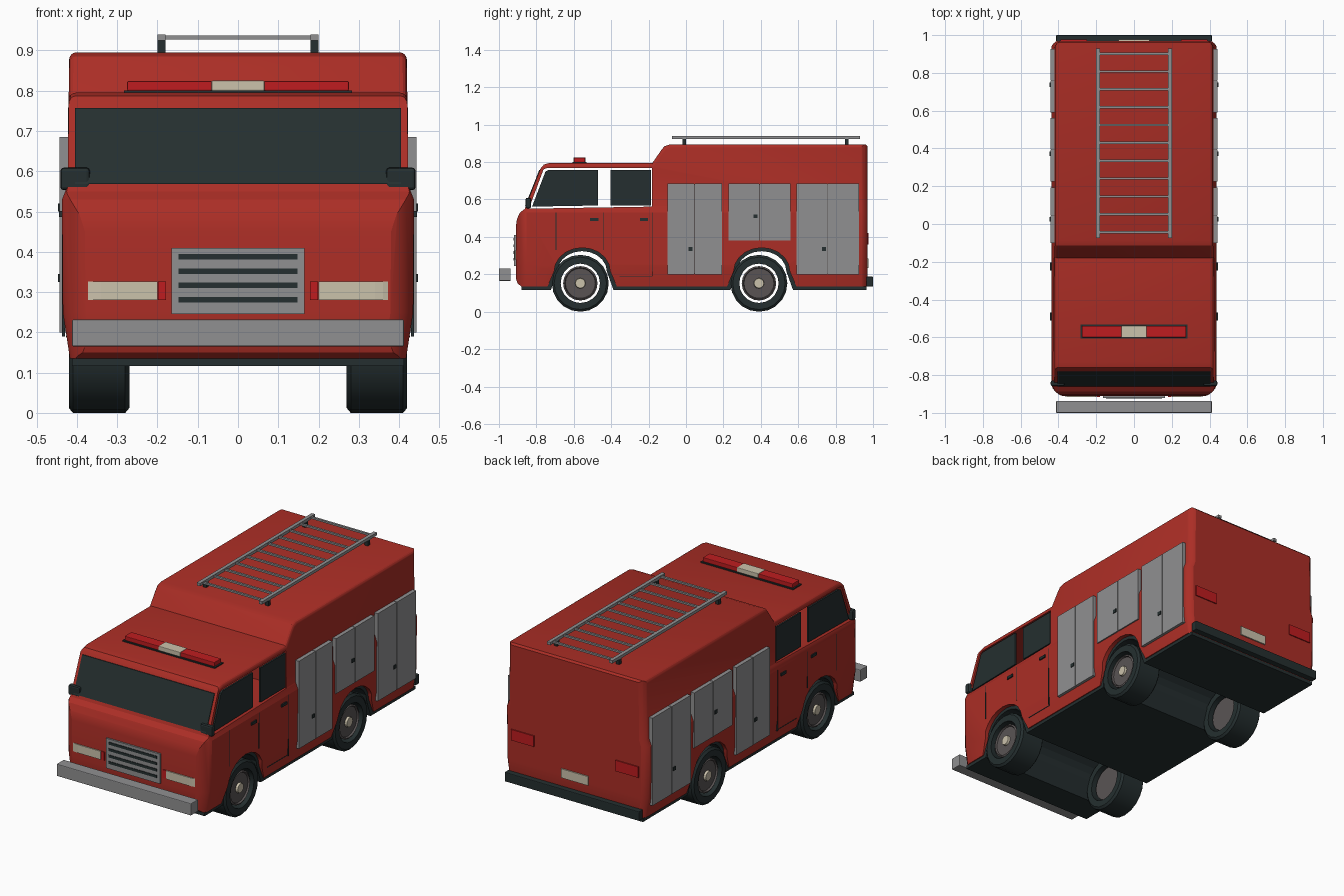
import bpy, bmesh
from math import cos, sin, pi, radians
from mathutils import Vector

cube = bpy.data.objects.get("Cube")
if cube:
    bpy.data.objects.remove(cube, do_unlink=True)


def material(name, *rgb):
    m = bpy.data.materials.new(name)
    m.use_nodes = True
    m.diffuse_color = (*rgb, 1)
    m.node_tree.nodes["Principled BSDF"].inputs["Base Color"].default_value = (*rgb, 1)
    return m


RED = material("body red", .41, .027, .019)
LAMP = material("lamp red", .52, .012, .014)
GREY = material("metal grey", .28, .28, .285)
DARK = material("dark rubber and glass", .018, .028, .029)
CREAM = material("cream lens", .6, .54, .41)
RIM = material("rim grey", .1, .088, .088)


def finish(name, bm, mat, smooth=None):
    bmesh.ops.recalc_face_normals(bm, faces=bm.faces)
    me = bpy.data.meshes.new(name)
    bm.to_mesh(me)
    bm.free()
    me.materials.append(mat)
    if smooth:
        me.shade_smooth()
        me.set_sharp_from_angle(angle=radians(smooth))
    ob = bpy.data.objects.new(name, me)
    bpy.context.collection.objects.link(ob)
    return ob


def prism_bm(pts, a, b, axis="x"):
    """Extrude an outline: (y, z) points along x, or (x, y) points along z."""
    bm = bmesh.new()
    place = (lambda p: (a, *p)) if axis == "x" else (lambda p: (*p, a))
    face = bm.faces.new([bm.verts.new(place(p)) for p in pts])
    out = bmesh.ops.extrude_face_region(bm, geom=[face])
    move = Vector((b - a, 0, 0)) if axis == "x" else Vector((0, 0, b - a))
    bmesh.ops.translate(bm, vec=move, verts=[v for v in out["geom"] if isinstance(v, bmesh.types.BMVert)])
    return bm


def prism(name, pts, a, b, mat, axis="x", smooth=None):
    return finish(name, prism_bm(pts, a, b, axis), mat, smooth)


def box(name, x, y, z, mat, bevel=0):
    """Box from (min, max) ranges, with optional edge bevel."""
    bm = prism_bm([(y[0], z[0]), (y[1], z[0]), (y[1], z[1]), (y[0], z[1])], *x)
    if bevel:
        bmesh.ops.bevel(bm, geom=bm.edges[:], offset=bevel, segments=2, affect="EDGES", profile=.5)
    return finish(name, bm, mat)


def ring(name, profile, cy, cz, mat, n=20):
    """Revolve a closed (x, radius) profile about an axle along x."""
    bm = bmesh.new()
    rows = [[bm.verts.new((x, cy + r * cos(2 * pi * i / n), cz + r * sin(2 * pi * i / n)))
             for x, r in profile] for i in range(n)]
    for i in range(n):
        p, q = rows[i], rows[(i + 1) % n]
        for j in range(len(profile)):
            k = (j + 1) % len(profile)
            bm.faces.new((p[j], p[k], q[k], q[j]))
    bmesh.ops.remove_doubles(bm, verts=bm.verts, dist=1e-5)
    return finish(name, bm, mat, 40)


def arc(cx, cy, r, a0, a1, n=6):
    return [(cx + r * cos(radians(a0 + (a1 - a0) * i / n)),
             cy + r * sin(radians(a0 + (a1 - a0) * i / n))) for i in range(n + 1)]


# Body side profile with wheel arches
def underside(d):
    """Lower edge from front to rear, lowered by d."""
    pts = [(-.88, .135 - d)]
    for c in (-.555, .405):
        pts.append((c - .185 + d, .135 - d))
        pts += [(c + (.15 - d) * cos(pi * (1 - i / 10)), .215 + (.127 - d) * sin(pi * i / 10)) for i in range(11)]
        pts.append((c + .185 - d, .135 - d))
    return pts + [(.965, .135 - d)]


HALF = .44
upper = [(.97, .15), (.97, .885), (.96, .895), (-.085, .895), (-.115, .885), (-.135, .86),
         (-.18, .795), (-.73, .795), (-.76, .787), (-.778, .765), (-.862, .55), (-.888, .53),
         (-.904, .495), (-.91, .45), (-.91, .18), (-.9, .15)]
bm = prism_bm(underside(0) + upper, -HALF, HALF)
roof_edges = [e for e in bm.edges if all(abs(v.co.x) > .43 and v.co.z > .78 for v in e.verts)
              and abs(e.verts[0].co.x - e.verts[1].co.x) < .01]
bmesh.ops.bevel(bm, geom=roof_edges, offset=.018, segments=4, affect="EDGES", profile=.5)
body = finish("body", bm, RED)

# Rounded plan outline and cab window opening
plan = (arc(.355, -.825, .09, -90, 0) + arc(.385, .915, .06, 0, 90)
        + arc(-.385, .915, .06, 90, 180) + arc(-.355, -.825, .09, 180, 270))
plan_tool = prism("plan_tool", plan, 0, 1.2, RED, "z")
hole = [(-.84, .551), (-.181, .562), (-.181, .768), (-.745, .768), (-.762, .76)]
window_tool = prism("window_tool", hole, -.6, .6, RED)
for tool, op in ((plan_tool, "INTERSECT"), (window_tool, "DIFFERENCE")):
    tool.hide_render = True
    mod = body.modifiers.new(op, "BOOLEAN")
    mod.object, mod.operation, mod.solver = tool, op, "EXACT"
shaped = bpy.data.meshes.new_from_object(body.evaluated_get(bpy.context.evaluated_depsgraph_get()))
body.modifiers.clear()
for tool in (plan_tool, window_tool):
    bpy.data.objects.remove(tool, do_unlink=True)

# Side taper: wide waist, narrower sill and upper body
LEVELS = [(.12, .415), (.25, .435), (.53, .437), (.565, .423), (.9, .419)]


def width(z):
    for (z0, w0), (z1, w1) in zip(LEVELS, LEVELS[1:]):
        if z <= z1:
            return w0 + (w1 - w0) * (z - z0) / (z1 - z0)
    return LEVELS[-1][1]


bm = bmesh.new()
bm.from_mesh(shaped)
for z, _ in LEVELS[1:4]:
    bmesh.ops.bisect_plane(bm, geom=bm.verts[:] + bm.edges[:] + bm.faces[:],
                           plane_co=(0, 0, z), plane_no=(0, 0, 1))
for v in bm.verts:
    v.co.x *= width(v.co.z) / HALF
bm.to_mesh(body.data)
bm.free()
body.data.shade_smooth()
body.data.set_sharp_from_angle(angle=radians(22))

# Dark underbody and arch liners
prism("underbody", underside(0) + underside(.018)[::-1], -.412, .412, DARK)

# Wheels
for cy in (-.565, .39):
    for s, side in ((1, "left"), (-1, "right")):
        tag = side + ("_front" if cy < 0 else "_rear")
        cz = .152
        ring("tyre_" + tag, [(s * x, r) for x, r in
             ((.27, .105), (.27, .14), (.28, .152), (.41, .152), (.42, .14), (.42, .105))], cy, cz, DARK)
        ring("rim_" + tag, [(s * x, r) for x, r in ((.29, 0), (.29, .092), (.405, .092), (.41, .084), (.4, .08), (.4, 0))], cy, cz, RIM)
        ring("hub_" + tag, [(s * x, r) for x, r in ((.39, 0), (.39, .03), (.412, .026), (.412, 0))], cy, cz, CREAM, 12)

# Bumpers, grille, windscreen
box("front_bumper", (-.412, .412), (-1, -.937), (.165, .232), GREY, .004)
box("rear_bumper", (-.412, .412), (.965, 1), (.135, .187), DARK, .004)
box("grille", (-.165, .165), (-.92, -.9), (.245, .41), GREY)
for i in range(4):
    z = .281 + i * .0355
    box("grille_slot", (-.148, .148), (-.923, -.918), (z - .007, z + .007), DARK)
prism("windscreen", [(-.86, .568), (-.785, .757), (-.775, .757), (-.85, .568)], -.405, .405, DARK)

# Number plate blank
box("rear_plate", (-.083, .083), (.965, .977), (.235, .285), CREAM)

# Paired side parts
for s, side in ((1, "left"), (-1, "right")):
    def pair(a, b):
        return tuple(sorted((s * a, s * b)))

    front = [(.2, -.916), (.34, -.916)] + arc(.34, -.822, .094, -78, -35, 5)
    back = arc(.34, -.822, .08, -35, -78, 5) + [(.2, -.9)]
    prism("headlight_" + side, [(s * x, y) for x, y in front + back], .28, .326, CREAM, "z")
    box("indicator_" + side, pair(.179, .199), (-.915, -.9), (.28, .326), LAMP)
    box("tail_lamp_" + side, pair(.25, .39), (.96, .976), (.36, .42), LAMP)
    box("mirror_" + side, pair(.368, .441), (-.858, -.828), (.553, .609), DARK, .008)

    # Cab side glass
    prism("front_glass_" + side, [(-.823, .562), (-.47, .568), (-.47, .758), (-.735, .758), (-.751, .75)],
          s * .412, s * .422, DARK)
    box("rear_glass_" + side, pair(.412, .422), (-.404, -.186), (.569, .758), DARK)

    # Door seams and handles
    for y, z0 in ((-.695, .33), (-.44, .33), (-.18, .19)):
        box("door_seam_" + side, pair(.43, .4375), (y - .002, y + .002), (z0, .53), DARK)
    box("sill_seam_" + side, pair(.42, .4275), (-.355, -.18), (.188, .192), DARK)
    for y in (-.49, -.225):
        box("door_handle_" + side, pair(.43, .444), (y - .022, y + .022), (.486, .501), DARK)

    # Locker shutters: two leaves and a latch each
    for y0, y1, z0, latch in ((-.1, .192, .2, .335), (.226, .56, .38, .51), (.59, .926, .2, .335)):
        mid = (y0 + y1) / 2
        box("locker_frame_" + side, pair(.41, .4385), (y0 + .003, y1 - .003), (z0 + .003, .682), RIM)
        for a, b in ((y0, mid - .002), (mid + .002, y1)):
            box("locker_door_" + side, pair(.412, .443), (a, b), (z0, .685), GREY)
        box("locker_latch_" + side, pair(.44, .447), (mid - .032, mid - .01), (latch - .01, latch + .01), DARK)

    # Ladder rails and feet
    box("ladder_rail_" + side, pair(.18, .2), (-.075, .93), (.924, .94), GREY)
    for y in (-.01, .86):
        box("ladder_foot_" + side, pair(.18, .2), (y - .01, y + .01), (.89, .925), DARK)

    # Roof lamps
    box("beacon_" + side, pair(.065, .275), (-.6, -.54), (.8, .824), LAMP, .003)

for i in range(11):
    y = -.043 + i * .0945
    box("ladder_rung", (-.185, .185), (y - .006, y + .006), (.927, .937), GREY)

box("beacon_base", (-.283, .283), (-.607, -.533), (.79, .801), DARK)
box("beacon_centre", (-.066, .066), (-.602, -.538), (.8, .825), CREAM, .003)
